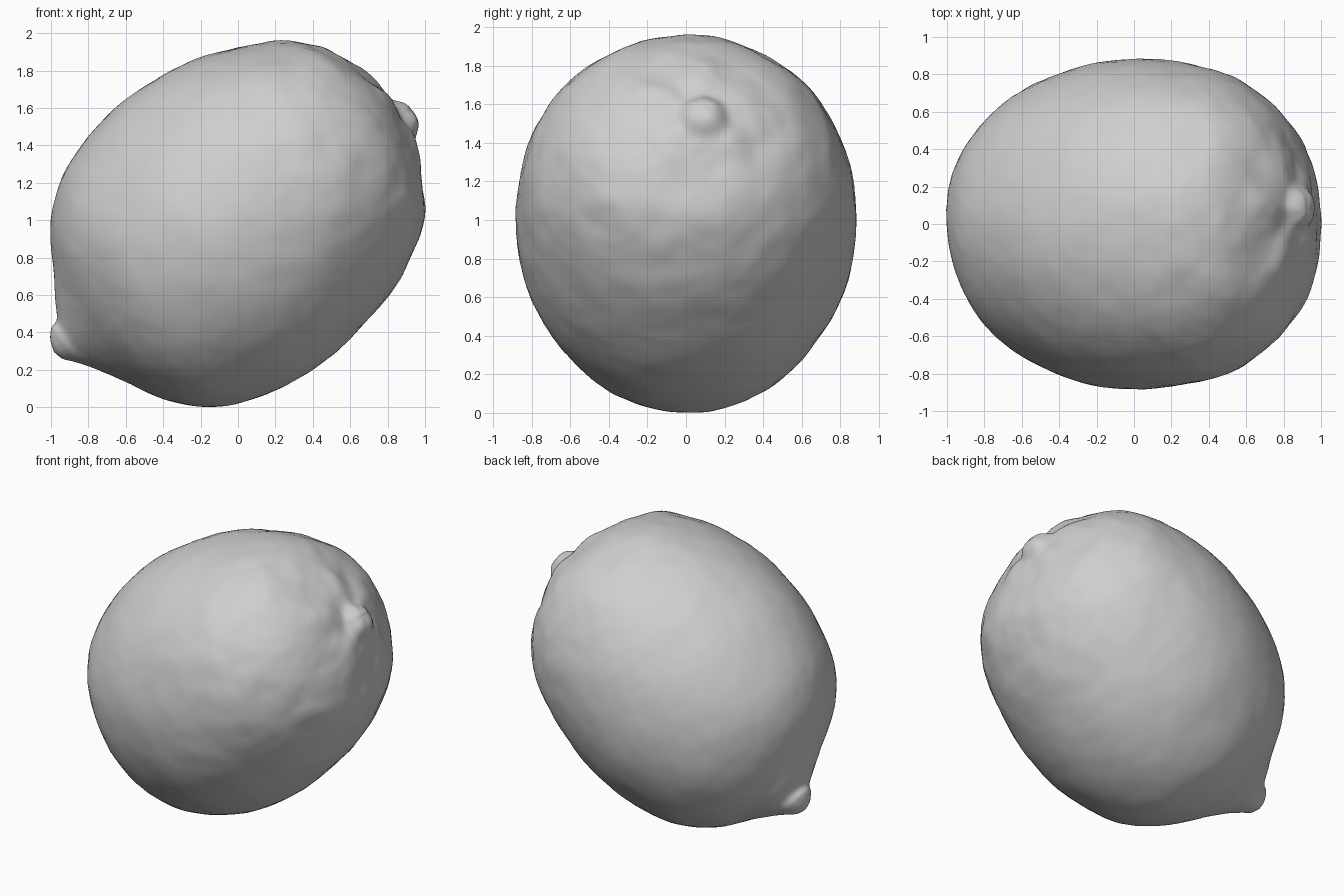
import bpy, bmesh, math
from mathutils import Vector, Matrix, noise

cube = bpy.data.objects.get("Cube")
if cube:
    bpy.data.objects.remove(cube, do_unlink=True)

grey = bpy.data.materials.new("plain grey")
grey.use_nodes = True
grey.diffuse_color = (0.62, 0.62, 0.62, 1)
grey.node_tree.nodes["Principled BSDF"].inputs["Base Color"].default_value = (0.62, 0.62, 0.62, 1)

# Fruit frame: local x runs along the tilted long axis, origin at mid height
TILT = Matrix.Translation((0, 0, 1)) @ Matrix.Rotation(math.radians(-33), 4, 'Y')

# Stations along the axis: position, upper extent, lower extent, side half-width, side offset
STATIONS = [Vector(s) for s in (
    (-1.208, -0.05, -0.06, 0.01, 0.075), (-1.19, 0.01, -0.11, 0.06, 0.075),
    (-1.15, 0.06, -0.155, 0.105, 0.075), (-1.10, 0.085, -0.215, 0.145, 0.07),
    (-1.047, 0.179, -0.285, 0.22, 0.06), (-0.986, 0.285, -0.375, 0.31, 0.045),
    (-0.84, 0.545, -0.605, 0.54, 0.02), (-0.625, 0.728, -0.782, 0.72, 0.005),
    (-0.30, 0.843, -0.88, 0.845, 0.0), (0.0, 0.870, -0.885, 0.882, 0.0),
    (0.25, 0.852, -0.838, 0.868, 0.0), (0.50, 0.775, -0.762, 0.812, 0.0),
    (0.69, 0.692, -0.658, 0.725, 0.0), (0.85, 0.575, -0.522, 0.592, 0.0),
    (0.96, 0.390, -0.32, 0.40, 0.0), (1.025, 0.20, -0.16, 0.20, 0.02),
    (1.035, 0.02, -0.02, 0.02, 0.03))]
SEG, SUB = 128, 8


def spline(pts, sub):
    """Smooth curve through all the points."""
    out = []
    for i in range(len(pts) - 1):
        a, b = pts[max(i - 1, 0)], pts[i]
        c, d = pts[i + 1], pts[min(i + 2, len(pts) - 1)]
        for k in range(sub):
            f = k / sub
            out.append(0.5 * (2 * b + (c - a) * f + (2 * a - 5 * b + 4 * c - d) * f ** 2
                              + (3 * b - a - 3 * c + d) * f ** 3))
    return out + [pts[-1]]


def rind(p):
    """Height of the uneven rind at a local point."""
    body = min(1, max(0, (p.x + 1.2) / 0.5))
    stem = min(1, max(0, (p.x + 0.1) / 0.8))
    h = 0.008 * noise.noise(p * 2.6) + 0.006 * (0.4 + stem) * noise.noise(p * 6.5)
    h += 0.003 * noise.noise(p * 14)
    # Radial puckers gathered around the stem
    ang = math.atan2(p.z, p.y - 0.08)
    r = math.hypot(p.y - 0.08, p.z)
    ring = math.exp(-((r - 0.28) / 0.17) ** 2) * stem ** 2
    h += 0.010 * ring * math.sin(5 * ang + 2 * noise.noise(p * 3))
    return h * (0.3 + 0.7 * body)


def stem_nub(p):
    """Height of the rounded button that rises from the stem end."""
    if p.x < 0.9:
        return 0
    r = math.hypot((p.y - 0.09) / 0.112, (p.z + 0.03) / 0.108)
    return 0.062 * math.exp(-r ** 5) * (1 - 0.15 * r * r)


# Fruit body with pointed blossom tip
bm = bmesh.new()
rings = []
for t, up, low, wide, side in spline(STATIONS, SUB):
    mid, rad = (up + low) / 2, (up - low) / 2
    rings.append([bm.verts.new((t, side + wide * math.cos(a), mid + rad * math.sin(a)))
                  for a in (2 * math.pi * k / SEG for k in range(SEG))])
for r0, r1 in zip(rings, rings[1:]):
    for k in range(SEG):
        n = (k + 1) % SEG
        bm.faces.new((r0[k], r0[n], r1[n], r1[k]))
bm.faces.new(rings[0])
bm.faces.new(rings[-1])
bmesh.ops.recalc_face_normals(bm, faces=bm.faces)
bm.normal_update()

# Uneven rind and stem nub
moves = [(v, v.normal * rind(v.co) + Vector((stem_nub(v.co), 0, 0))) for v in bm.verts]
for v, move in moves:
    v.co += move
bm.transform(TILT)
for f in bm.faces:
    f.smooth = True

mesh = bpy.data.meshes.new("fruit_body")
bm.to_mesh(mesh)
bm.free()
mesh.materials.append(grey)
bpy.context.collection.objects.link(bpy.data.objects.new("fruit_body", mesh))
